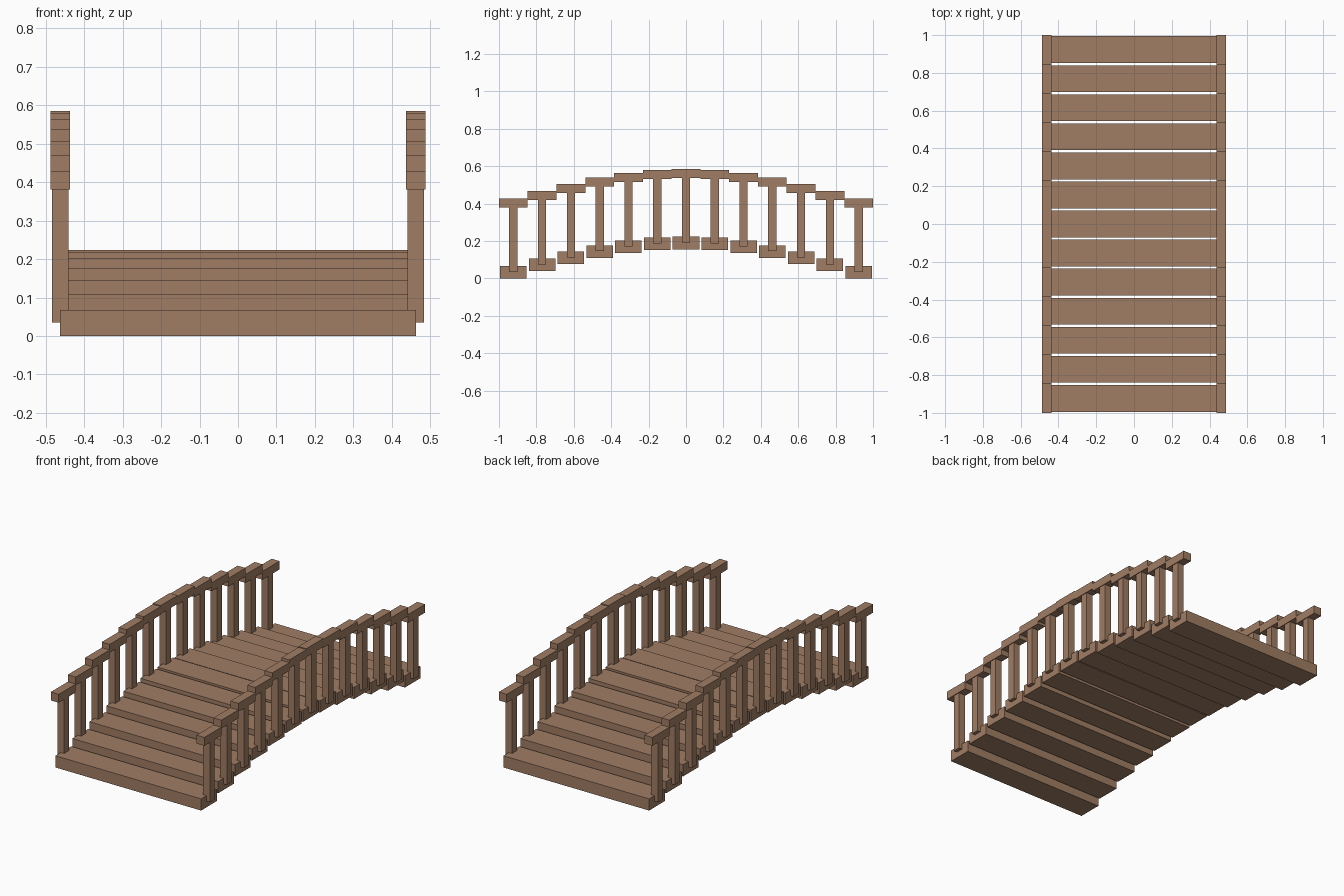
import bpy
import bmesh
import math

cube = bpy.data.objects.get("Cube")
if cube:
    bpy.data.objects.remove(cube, do_unlink=True)

COUNT = 13
PITCH = 2 / COUNT
RISE = 0.156

wood = bpy.data.materials.new("brown_wood")
wood.use_nodes = True
color = (0.352, 0.205, 0.127, 1)
wood.diffuse_color = color
wood.node_tree.nodes["Principled BSDF"].inputs["Base Color"].default_value = color


def box_mesh(name, width, depth, bottom, top):
    """Box centred on x and y, spanning bottom to top."""
    bm = bmesh.new()
    bmesh.ops.create_cube(bm, size=1)
    for v in bm.verts:
        v.co.x *= width
        v.co.y *= depth
        v.co.z = top if v.co.z > 0 else bottom
    mesh = bpy.data.meshes.new(name)
    bm.to_mesh(mesh)
    bm.free()
    mesh.materials.append(wood)
    return mesh


def place(name, mesh, x, y, z):
    obj = bpy.data.objects.new(name, mesh)
    obj.location = (x, y, z)
    bpy.context.collection.objects.link(obj)


plank = box_mesh("plank", 0.924, 0.142, 0, 0.067)
post = box_mesh("post", 0.042, 0.044, 0.035, 0.39)
rail = box_mesh("rail", 0.05, PITCH, 0.38, 0.428)

# Each step of the arch carries a plank plus a post and rail on both sides
for i in range(COUNT):
    y = (i - (COUNT - 1) / 2) * PITCH
    z = RISE * math.sin(math.pi * i / (COUNT - 1))
    place(f"plank_{i + 1}", plank, 0, y, z)
    for side, x in (("left", 0.462), ("right", -0.462)):
        place(f"{side}_post_{i + 1}", post, x, y, z)
        place(f"{side}_rail_{i + 1}", rail, x, y, z)
